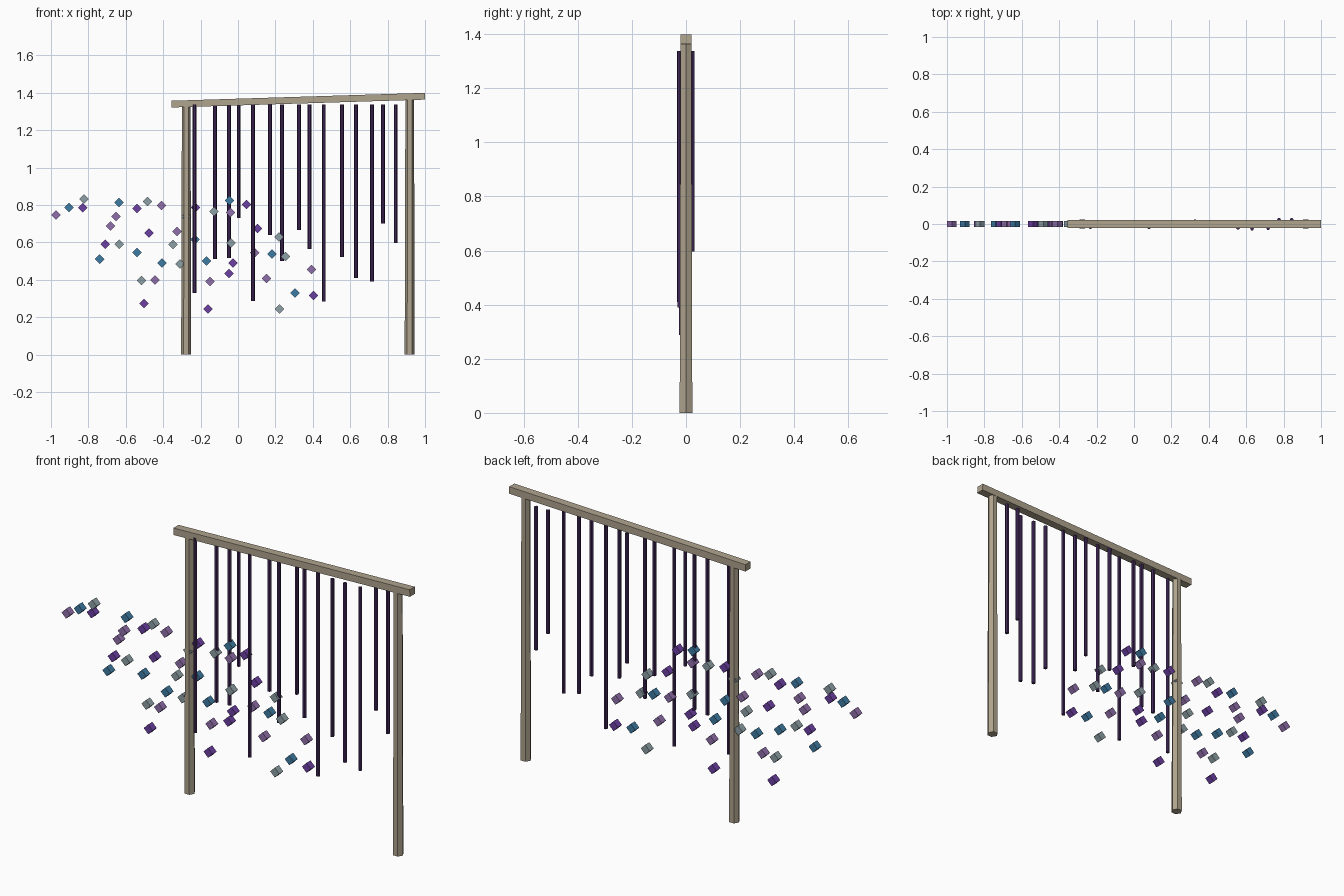
import bpy
import math

cube = bpy.data.objects.get("Cube")
if cube:
    bpy.data.objects.remove(cube, do_unlink=True)


def make_material(name, rgb):
    mat = bpy.data.materials.new(name)
    mat.use_nodes = True
    colour = (*rgb, 1)
    mat.diffuse_color = colour
    mat.node_tree.nodes["Principled BSDF"].inputs["Base Color"].default_value = colour
    return mat


def finish(name, mat):
    obj = bpy.context.object
    obj.name = name
    obj.data.materials.append(mat)
    return obj


def hex_rod(name, x, y, bottom, top, r_bottom, r_top, mat):
    """Six-sided upright rod with a corner facing +x."""
    bpy.ops.mesh.primitive_cone_add(
        vertices=6, radius1=r_bottom, radius2=r_top, depth=top - bottom,
        location=(x, y, (top + bottom) / 2), rotation=(0, 0, math.pi / 6))
    return finish(name, mat)


def box(name, centre, size, tilt, mat):
    bpy.ops.mesh.primitive_cube_add(size=1, location=centre, rotation=(0, tilt, 0))
    obj = finish(name, mat)
    obj.scale = size
    return obj


wood = make_material("weathered wood", (.43, .37, .27))
vine = make_material("dark violet", (.055, .022, .105))
purple = make_material("purple", (.15, .05, .36))
lilac = make_material("lilac", (.28, .16, .41))
blue = make_material("blue", (.048, .2, .37))
grey = make_material("blue grey", (.27, .35, .38))

# Frame: two tapered posts and a slightly sloping beam
hex_rod("right_post", -.277, 0, 0, 1.335, .027, .023, wood)
hex_rod("left_post", .918, 0, 0, 1.37, .027, .023, wood)
box("top_beam", (.322, 0, 1.36), (1.355, .042, .036), -math.atan2(.042, 1.355), wood)

# Hanging strands: x, y, lower end
strands = [
    (-.233, -.017, .33), (-.123, 0, .51), (-.048, 0, .515), (.004, 0, .73),
    (.08, -.018, .287), (.171, .014, .64), (.235, 0, .5), (.326, .016, .665),
    (.382, 0, .565), (.459, 0, .283), (.556, -.022, .522), (.631, -.025, .41),
    (.717, -.023, .39), (.775, .023, .7), (.843, .023, .597),
]
for x, y, bottom in strands:
    hex_rod("hanging_strand", x, y, bottom, 1.338, .01, .01, vine)

# Scattered petals: small cubes standing on edge, grouped by colour
petals = {
    purple: [(-.83, .786), (-.71, .59), (-.54, .78), (-.476, .65), (-.503, .273),
             (-.227, .786), (-.16, .243), (.045, .802), (.104, .674),
             (-.027, .489), (-.048, .433), (.404, .316)],
    lilac: [(-.974, .746), (-.652, .738), (-.682, .687), (-.409, .797),
            (-.444, .398), (-.326, .658), (-.15, .39), (-.04, .76),
            (.09, .545), (.152, .406), (.393, .455)],
    blue: [(-.904, .786), (-.636, .813), (-.74, .51), (-.54, .545), (-.406, .489),
           (-.23, .615), (-.168, .5), (-.045, .824), (.182, .537), (.305, .329)],
    grey: [(-.824, .832), (-.634, .59), (-.484, .818), (-.516, .396), (-.348, .588),
           (-.31, .484), (-.128, .765), (-.037, .596), (.219, .628),
           (.254, .524), (.222, .243), (-.278, .738)],
}
for mat, spots in petals.items():
    for x, z in spots:
        box("petal", (x, 0, z), (.036, .034, .036), math.pi / 4, mat)
